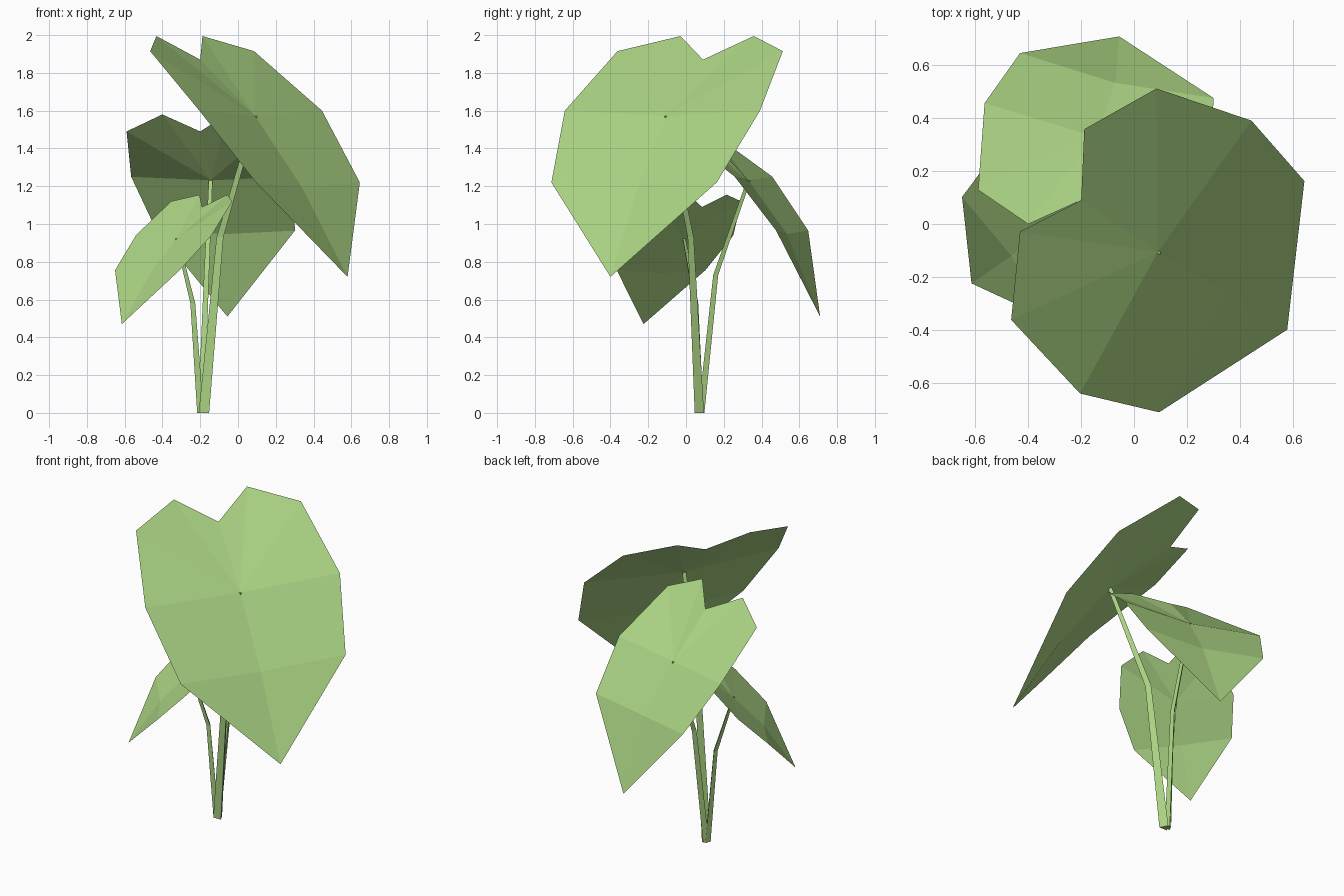
import bpy, math
from mathutils import Vector

if "Cube" in bpy.data.objects:
    bpy.data.objects.remove(bpy.data.objects["Cube"])

green = bpy.data.materials.new("leaf green")
green.diffuse_color = (0.41, 0.66, 0.23, 1)
green.use_nodes = True
green.node_tree.nodes["Principled BSDF"].inputs["Base Color"].default_value = green.diffuse_color


def add_object(name, verts, faces):
    mesh = bpy.data.meshes.new(name)
    mesh.from_pydata([tuple(v) for v in verts], [], faces)
    mesh.materials.append(green)
    mesh.update()
    obj = bpy.data.objects.new(name, mesh)
    bpy.context.collection.objects.link(obj)


def leaf(name, notch, tip, rows, fold):
    """Heart-shaped blade; rows are (centre x, y, z, half width) from lobes to tip.
    The midrib is sunk below the two lower rows by fold. Returns the stem joint."""
    notch, tip = Vector(notch), Vector(tip)
    axis = tip - notch
    side = Vector((-axis.y, axis.x, 0)).normalized()
    normal = axis.cross(side).normalized()
    mids = [Vector(r[:3]) - normal * fold for r in rows[2:]]
    verts = [notch, tip] + mids
    for s in (1, -1):
        verts += [Vector(r[:3]) + side * r[3] * s for r in rows]
    faces = []
    for k, flip in ((4, False), (8, True)):
        half = [(0, 2, k), (k, 2, k + 1), (k + 1, 2, k + 2),
                (2, 3, k + 3, k + 2), (3, 1, k + 3)]
        faces += [f[::-1] if flip else f for f in half]
    add_object(name, verts, faces)
    return mids[0]


def stem(name, path, radii, turn):
    """Tapered three-sided stalk along a bent path."""
    verts, faces = [], []
    for p, r in zip(path, radii):
        for i in range(3):
            a = turn + i * math.tau / 3
            verts.append((p[0] + r * math.cos(a), p[1] + r * math.sin(a), p[2]))
    for j in range(len(path) - 1):
        for i in range(3):
            n = (i + 1) % 3
            faces.append((3 * j + i, 3 * j + n, 3 * j + 3 + n, 3 * j + 3 + i))
    last = len(verts) - 3
    faces += [(2, 1, 0), (last, last + 1, last + 2)]
    add_object(name, verts, faces)


# Large leaf, leaning to the front right
joint = leaf("large_leaf", (-.20, .09, 1.87), (.58, -.40, .72),
             [(-.31, .165, 1.995, .229), (-.19, .075, 1.915, .517),
              (.12, -.125, 1.60, .61), (.37, -.275, 1.22, .517)], .045)
stem("large_stem", [(-.18, .063, 0), (-.095, .02, .93), joint],
     (.032, .021, .014), math.radians(-32))

# Middle leaf, leaning to the back
joint = leaf("middle_leaf", (-.20, .09, 1.49), (-.056, .71, .51),
             [(-.23, -.04, 1.58, .175), (-.215, .042, 1.49, .385),
              (-.137, .358, 1.25, .44), (-.065, .562, .965, .376)], .034)
stem("middle_stem", [(-.193, .078, 0), (-.165, .155, .73), joint],
     (.02, .016, .012), math.radians(77))

# Small leaf, leaning to the front left
joint = leaf("small_leaf", (-.19, .085, 1.09), (-.615, -.225, .47),
             [(-.13, .115, 1.155, .125), (-.193, .07, 1.12, .275),
              (-.34, -.024, .94, .34), (-.48, -.132, .755, .29)], .026)
stem("small_stem", [(-.2, .073, 0), (-.24, .05, .58), joint],
     (.02, .015, .01), math.radians(216))
